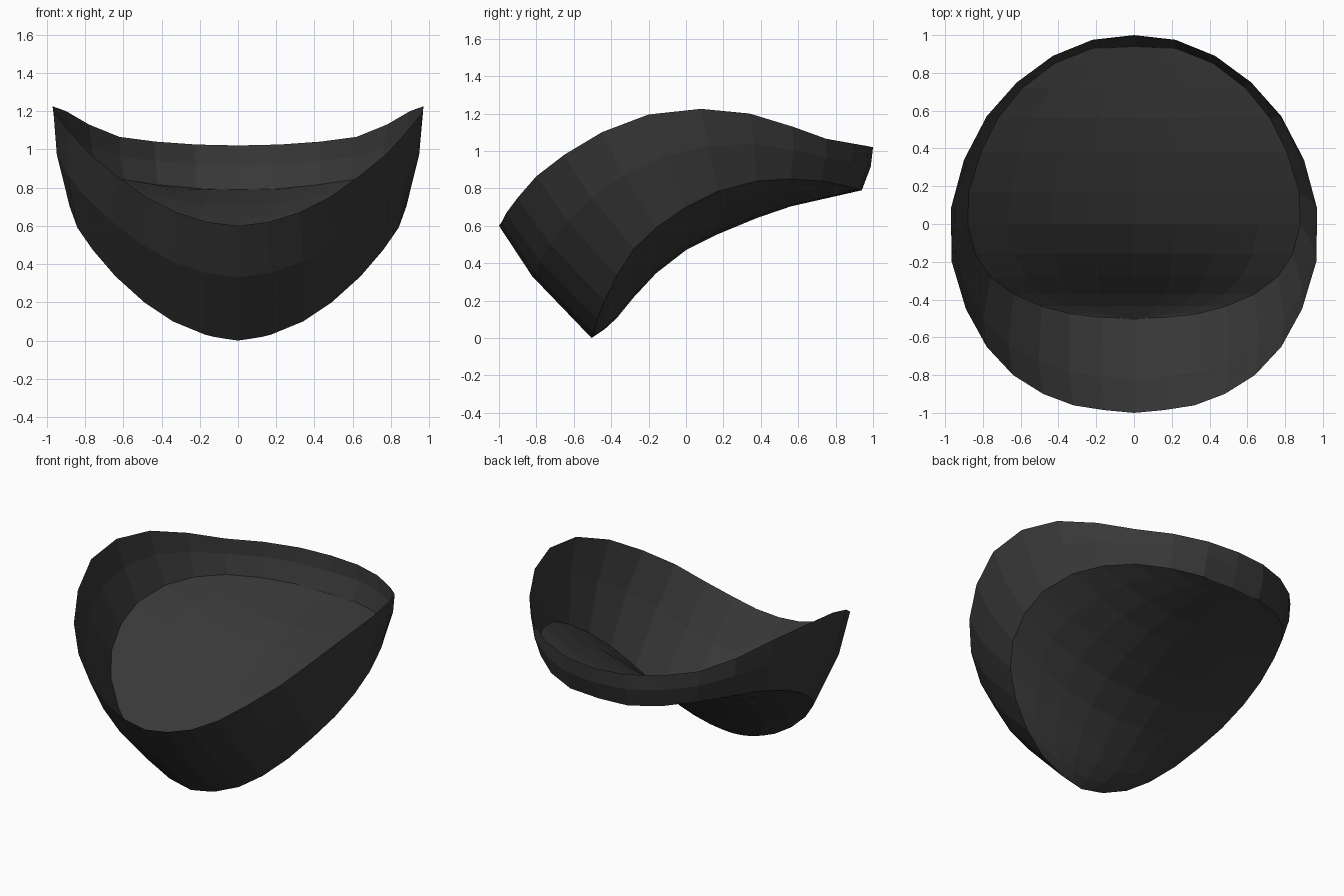
import bpy, bmesh
from mathutils import Vector

if "Cube" in bpy.data.objects:
    bpy.data.objects.remove(bpy.data.objects["Cube"])

mat = bpy.data.materials.new("charcoal")
mat.diffuse_color = (0.04, 0.04, 0.04, 1)
mat.use_nodes = True
mat.node_tree.nodes["Principled BSDF"].inputs["Base Color"].default_value = mat.diffuse_color

# Right half of the upper and lower rims, front to back
TOP = [(0, -1, .6), (.16, -.985, .62), (.32, -.96, .67), (.48, -.9, .75), (.64, -.8, .865),
       (.78, -.65, .98), (.89, -.45, 1.10), (.965, -.2, 1.195), (.97, .08, 1.225),
       (.9, .34, 1.20), (.78, .57, 1.13), (.62, .75, 1.065), (.43, .89, 1.04),
       (.22, .975, 1.025), (0, 1, 1.02)]
LOW = [(0, -.505, 0), (.17, -.495, .03), (.34, -.475, .1), (.49, -.435, .2), (.64, -.37, .335),
       (.76, -.28, .475), (.84, -.16, .59), (.88, 0, .70), (.875, .17, .785),
       (.81, .38, .84), (.72, .56, .85), (.59, .72, .84), (.42, .85, .815),
       (.22, .93, .795), (0, .94, .79)]
# Sagging centre line of the floor (y, z)
SAG = [(-.505, 0), (-.4, .07), (-.2, .315), (0, .47), (.2, .57), (.5, .69), (.94, .79)]


def sag(y):
    for (y0, z0), (y1, z1) in zip(SAG, SAG[1:]):
        if y <= y1:
            return z0 + (z1 - z0) * (y - y0) / (y1 - y0)
    return SAG[-1][1]


def ring(half):
    return [Vector(p) for p in half] + [Vector((-x, y, z)) for x, y, z in half[-2:0:-1]]


def finish(name, bm):
    me = bpy.data.meshes.new(name)
    bm.to_mesh(me)
    bm.free()
    me.materials.append(mat)
    bpy.context.collection.objects.link(bpy.data.objects.new(name, me))


# Flared side wall: lower rim, bulged middle, upper rim
low, top = ring(LOW), ring(TOP)
mid = []
for a, b in zip(low, top):
    out = Vector((b.x, b.y, 0)).normalized()
    mid.append(a.lerp(b, .55) + out * (.015 + .03 * max(0, -out.y)))
bm = bmesh.new()
rows = [[bm.verts.new(p) for p in r] for r in (low, mid, top)]
n = len(low)
for r, s in zip(rows, rows[1:]):
    for i in range(n):
        j = (i + 1) % n
        bm.faces.new((r[i], r[j], s[j], s[i]))
finish("side_wall", bm)

# Saddle-shaped floor: rows across the lower rim, dipping at the centre
bm = bmesh.new()
N = 8
rows = []
for x, y, z in LOW:
    if x == 0:
        rows.append([bm.verts.new((0, y, z))] * (N + 1))
        continue
    c = min(z, sag(y))
    ts = [2 * k / N - 1 for k in range(N + 1)]
    rows.append([bm.verts.new((x * t, y, c + (z - c) * t * t)) for t in ts])
for r, s in zip(rows, rows[1:]):
    for k in range(N):
        bm.faces.new(list(dict.fromkeys((r[k], r[k + 1], s[k + 1], s[k]))))
finish("curved_floor", bm)
